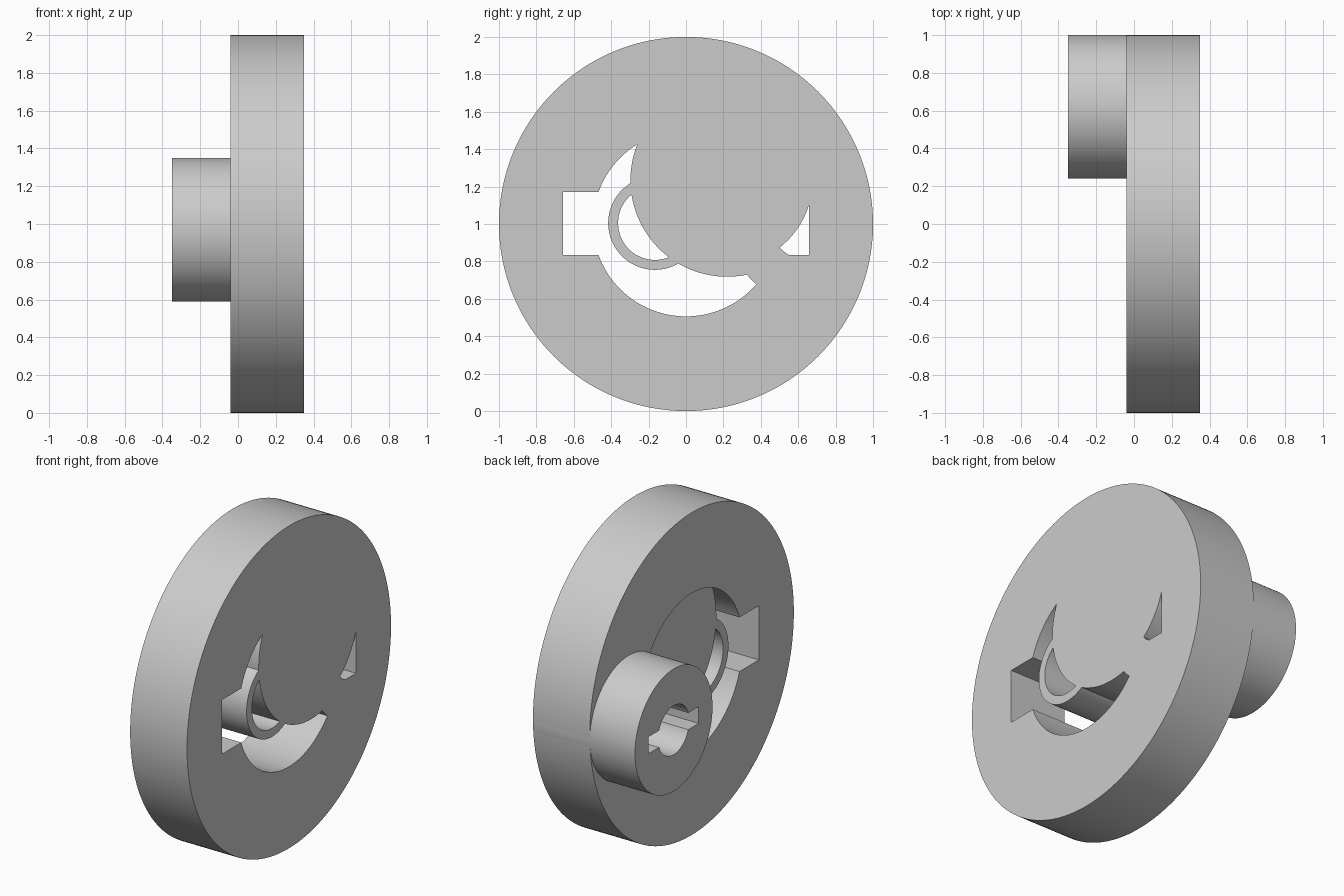
import bpy, bmesh, math
from mathutils import Matrix

if "Cube" in bpy.data.objects:
    bpy.data.objects.remove(bpy.data.objects["Cube"])

# local profile (u, v, depth) -> world (y, z, x)
AXES = Matrix(((0, 0, 1, 0), (1, 0, 0, 0), (0, 1, 0, 0), (0, 0, 0, 1)))


def arc(cy, cz, r, a0, a1, n):
    return [(cy + r * math.cos(a0 + (a1 - a0) * i / n),
             cz + r * math.sin(a0 + (a1 - a0) * i / n)) for i in range(n + 1)]


def circle(cy, cz, r, n=128):
    return arc(cy, cz, r, 0, 2 * math.pi, n)[:-1]


def keyed_hole(cy, cz, r, half_len, half_h, n=48):
    """Round bore with a rectangular keyway on both sides."""
    a = math.asin(half_h / r)
    return (arc(cy, cz, r, a, math.pi - a, n)
            + [(cy - half_len, cz + half_h), (cy - half_len, cz - half_h)]
            + arc(cy, cz, r, math.pi + a, 2 * math.pi - a, n)
            + [(cy + half_len, cz - half_h), (cy + half_len, cz + half_h)])


def part(name, x0, x1, *loops):
    """Extrude filled outline (with inner loops as holes) along x."""
    cu = bpy.data.curves.new(name, 'CURVE')
    cu.dimensions = '2D'
    cu.fill_mode = 'BOTH'
    cu.extrude = (x1 - x0) / 2
    for pts in loops:
        s = cu.splines.new('POLY')
        s.points.add(len(pts) - 1)
        for p, (u, v) in zip(s.points, pts):
            p.co = (u, v, 0, 1)
        s.use_cyclic_u = True
    ob = bpy.data.objects.new(name, cu)
    bpy.context.collection.objects.link(ob)
    bpy.ops.object.select_all(action='DESELECT')
    ob.select_set(True)
    bpy.context.view_layer.objects.active = ob
    bpy.ops.object.convert(target='MESH')
    ob = bpy.context.view_layer.objects.active
    bm = bmesh.new()
    bm.from_mesh(ob.data)
    bm.transform(Matrix.Translation(((x0 + x1) / 2, 0, 0)) @ AXES)
    bmesh.ops.remove_doubles(bm, verts=bm.verts, dist=1e-5)
    bmesh.ops.recalc_face_normals(bm, faces=bm.faces)
    bm.to_mesh(ob.data)
    bm.free()
    bpy.ops.object.shade_smooth_by_angle(angle=math.radians(30))
    return ob


# large wheel with keyed bore
part("large_wheel", -0.04, 0.35, circle(0, 1, 1, 192),
     keyed_hole(0, 1.003, 0.497, 0.657, 0.168))

# small offset hub running right through the wheel
part("offset_hub", -0.35, 0.35, circle(0.62, 0.97, 0.38),
     keyed_hole(0.62, 0.97, 0.152, 0.245, 0.052))

# inner disc, slightly reduced where it passes the hub bore
rad = math.radians
part("inner_disc", 0.0, 0.35,
     arc(0.22, 1.235, 0.517, rad(5), rad(290), 110)
     + arc(0.22, 1.235, 0.457, rad(300), rad(360), 24))

# thin tube beside the inner disc
part("thin_tube", 0.0, 0.35, circle(-0.166, 1.005, 0.25),
     circle(-0.166, 1.005, 0.197))
